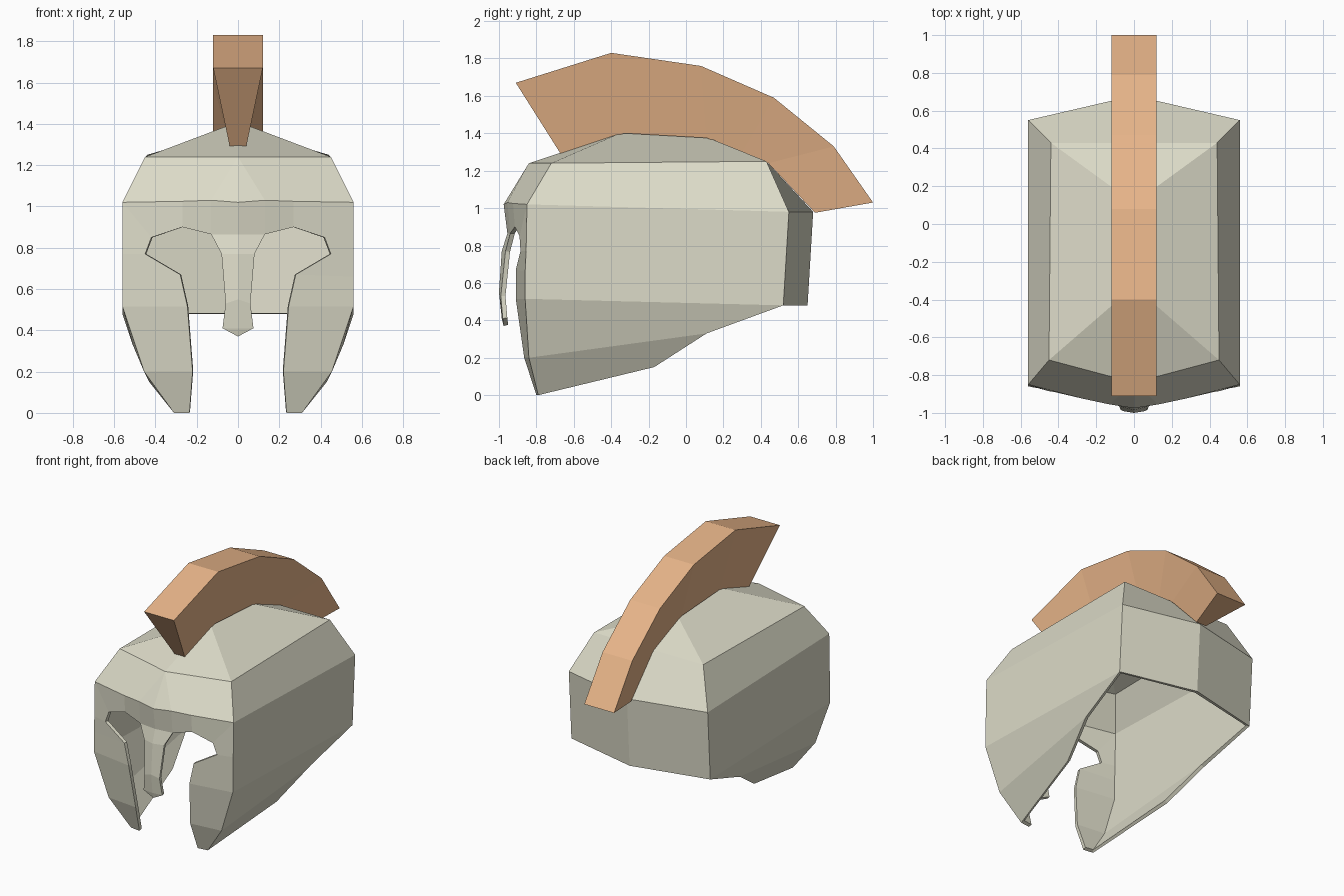
import bpy, bmesh

if "Cube" in bpy.data.objects:
    bpy.data.objects.remove(bpy.data.objects["Cube"])


def material(name, rgb):
    m = bpy.data.materials.new(name)
    m.diffuse_color = (*rgb, 1)
    m.use_nodes = True
    m.node_tree.nodes["Principled BSDF"].inputs["Base Color"].default_value = m.diffuse_color
    return m


def make_object(name, faces, mat, both_sides=False):
    """Weld loose polygons (optionally repeated across x = 0) into one flat-shaded object."""
    bm = bmesh.new()
    for s in ((1, -1) if both_sides else (1,)):
        for f in faces:
            bm.faces.new([bm.verts.new((s * x, y, z)) for x, y, z in f])
    bmesh.ops.remove_doubles(bm, verts=bm.verts, dist=0.0005)
    bmesh.ops.recalc_face_normals(bm, faces=bm.faces)
    top = max(bm.faces, key=lambda f: f.calc_center_median().z)
    if top.normal.z < 0:
        bmesh.ops.reverse_faces(bm, faces=bm.faces)
    me = bpy.data.meshes.new(name)
    bm.to_mesh(me)
    bm.free()
    me.materials.append(mat)
    ob = bpy.data.objects.new(name, me)
    bpy.context.collection.objects.link(ob)
    return ob


def strip(a, b):
    """Quads between two polylines of equal length."""
    return [(a[i], a[i + 1], b[i + 1], b[i]) for i in range(len(a) - 1)]


metal = material("pale_metal", (0.72, 0.71, 0.58))
plume = material("orange_plume", (0.80, 0.46, 0.25))

# Nose guard: centre line and its edge
nose_mid = [(0, -.975, 1.02), (0, -.955, .865), (0, -.985, .77), (0, -1.0, .55), (0, -.985, .41)]
nose_edge = [(.13, -.955, 1.03), (.13, -.94, .865), (.08, -.965, .77), (.06, -.99, .53), (.075, -.98, .41)]
nose_tip = (0, -.975, .37)

# Brow and cheek: outer border, and the border of the face opening
outer = [nose_edge[0], (.27, -.925, 1.025), (.56, -.85, 1.02), (.56, -.855, .77),
         (.56, -.86, .66), (.56, -.86, .515), (.455, -.84, .2), (.31, -.79, 0)]
opening = [nose_edge[1], (.27, -.915, .9), (.42, -.89, .85), (.45, -.885, .77),
           (.28, -.91, .67), (.245, -.91, .515), (.22, -.865, .2), (.235, -.80, 0)]

# Back corner, back centre and lower side edge
back_hi, back_lo = (.56, .55, .98), (.56, .52, .48)
mid_hi, mid_lo = (0, .68, .98), (0, .65, .48)
side_low = [back_lo, (.51, .11, .33), (.43, -.17, .15)]

# Upper ring and roof ridge
up_front, up_fc = (0, -.84, 1.24), (.45, -.72, 1.24)
up_bc, up_back = (.44, .43, 1.25), (0, .43, 1.25)
ridge_f, ridge_b = (0, -.33, 1.41), (0, .11, 1.38)

faces = strip(nose_mid, nose_edge) + [(nose_mid[-1], nose_edge[-1], nose_tip)]
faces += strip(outer, opening) + strip(outer[5:], side_low)
faces += [
    (*outer[2:6], back_lo, back_hi),
    (back_hi, back_lo, mid_lo, mid_hi),
    (nose_mid[0], outer[0], up_front),
    (*outer[:3], up_fc, up_front),
    (outer[2], back_hi, up_bc, up_fc),
    (back_hi, mid_hi, up_back, up_bc),
    (up_front, up_fc, ridge_f),
    (up_fc, up_bc, ridge_b, ridge_f),
    (up_bc, up_back, ridge_b),
]
shell = make_object("helmet_shell", faces, metal, both_sides=True)
solid = shell.modifiers.new("thickness", 'SOLIDIFY')
solid.thickness = 0.025
solid.offset = -1

# Crest: wide outer arc narrowing to a thin foot that follows the roof
arc = [(-.91, 1.67), (-.40, 1.83), (.08, 1.76), (.47, 1.59), (.79, 1.33), (1.0, 1.03)]
foot = [(-.67, 1.29), (-.33, 1.40), (.11, 1.375), (.30, 1.30), (.44, 1.24), (.69, .975)]
wide, thin = .12, .04
rails = [[(h, y, z) for y, z in path]
         for path, h in ((arc, wide), (arc, -wide), (foot, -thin), (foot, thin))]
crest = []
for i in range(4):
    crest += strip(rails[i], rails[(i + 1) % 4])
crest += [tuple(r[0] for r in rails), tuple(r[-1] for r in rails)]
make_object("crest", crest, plume)
